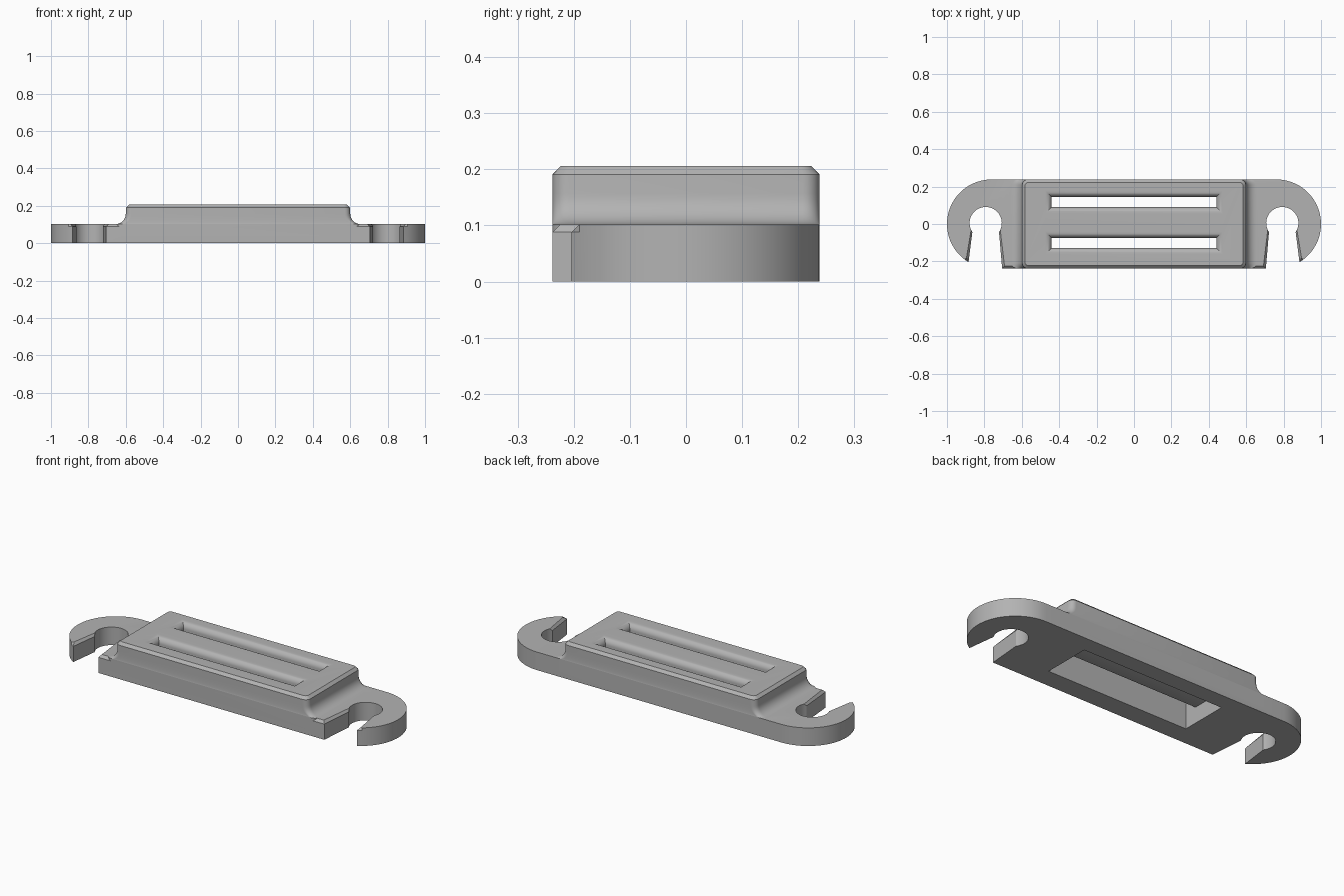
import bpy, bmesh
from math import sin, cos, pi, radians

cube = bpy.data.objects.get("Cube")
if cube:
    bpy.data.objects.remove(cube, do_unlink=True)

grey = bpy.data.materials.new("plain grey")
grey.use_nodes = True
colour = (0.45, 0.45, 0.45, 1)
grey.diffuse_color = colour
grey.node_tree.nodes["Principled BSDF"].inputs["Base Color"].default_value = colour

HALF_Y, PLATE_H, TOP = 0.238, 0.102, 0.206


def finish(name, bm):
    bmesh.ops.recalc_face_normals(bm, faces=bm.faces[:])
    mesh = bpy.data.meshes.new(name)
    bm.to_mesh(mesh)
    bm.free()
    mesh.materials.append(grey)
    obj = bpy.data.objects.new(name, mesh)
    bpy.context.collection.objects.link(obj)
    return obj


def loft(name, rings):
    """Skin a stack of equal-length rings and cap both ends."""
    bm = bmesh.new()
    loops = [[bm.verts.new(p) for p in ring] for ring in rings]
    n = len(loops[0])
    for a, b in zip(loops, loops[1:]):
        for i in range(n):
            j = (i + 1) % n
            bm.faces.new((a[i], a[j], b[j], b[i]))
    bm.faces.new(loops[0][::-1])
    bm.faces.new(loops[-1])
    return finish(name, bm)


def arc(cx, cy, r, start, end, steps):
    angles = [radians(start + (end - start) * i / steps) for i in range(steps + 1)]
    return [(cx + r * cos(a), cy + r * sin(a)) for a in angles]


def rounded_ring(hx, hy, r, z):
    ring = []
    for k, (sx, sy) in enumerate([(1, 1), (-1, 1), (-1, -1), (1, -1)]):
        ring += arc(sx * (hx - r), sy * (hy - r), r, 90 * k, 90 * k + 90, 6)
    return [(x, y, z) for x, y in ring]


def rect_ring(x, y0, y1, z):
    return [(-x, y0, z), (x, y0, z), (x, y1, z), (-x, y1, z)]


# Base plate with an open hook at each end
hole_x, hole_y, hole_r = 0.793, 0.005, 0.086
hole = arc(hole_x, hole_y, hole_r, 214, -34, 28)
half = [(0.705, -HALF_Y)] + hole + arc(0.762, 0, HALF_Y, -59, 90, 24)
outline = half + [(-x, y) for x, y in reversed(half)]
bm = bmesh.new()
lower = [bm.verts.new((x, y, 0)) for x, y in outline]
upper = [bm.verts.new((x, y, PLATE_H)) for x, y in outline]
bm.faces.new(lower[::-1])
bm.faces.new(upper)
for i in range(len(outline)):
    j = (i + 1) % len(outline)
    bm.faces.new((lower[i], lower[j], upper[j], upper[i]))


def on_hole(v):
    d = ((abs(v.co.x) - hole_x) ** 2 + (v.co.y - hole_y) ** 2) ** 0.5
    return abs(d - hole_r) < 0.001


# Chamfer the upper rim, leaving the round holes sharp
rim = [e for e in bm.edges if all(v.co.z > 0.05 for v in e.verts)
       and not all(on_hole(v) for v in e.verts)]
bmesh.ops.bevel(bm, geom=rim, offset=0.014, segments=1, affect='EDGES')
body = finish("buckle_body", bm)

# Raised centre block with concave feet and a chamfered top
foot = 0.055
rings = [rounded_ring(0.6 + foot, HALF_Y, 0.03, 0.03)]
for i in range(9):
    a = pi / 2 * i / 8
    rings.append(rounded_ring(0.6 + foot * (1 - sin(a)), HALF_Y, 0.03,
                              PLATE_H + foot * (1 - cos(a))))
rings.append(rounded_ring(0.598, HALF_Y, 0.03, TOP - 0.015))
rings.append(rounded_ring(0.583, HALF_Y - 0.015, 0.02, TOP))
block = loft("raised_block", rings)

# Pocket underneath
roof = 0.09
pocket = loft("pocket_cutter", [rect_ring(0.44, -0.128, 0.144, z) for z in (-0.1, roof)])


# Strap slots: flared at the top, rounded over the bar below
def slot(name, y0, y1, bar_side):
    r, steps, rings = 0.034, 8, []
    for i in range(steps + 1):
        f = r * (1 - sin(pi / 2 * i / steps))
        z = roof - 0.002 + r * (1 - cos(pi / 2 * i / steps))
        rings.append(rect_ring(0.44, y0 - f * (bar_side < 0), y1 + f * (bar_side > 0), z))
    for i in range(steps + 1):
        f = r * (1 - cos(pi / 2 * i / steps))
        z = TOP - r * (1 - sin(pi / 2 * i / steps))
        rings.append(rect_ring(0.44 + f, y0 - f, y1 + f, z))
    rings.append(rect_ring(0.44 + r, y0 - r, y1 + r, TOP + 0.05))
    return loft(name, rings)


rear_slot = slot("rear_slot_cutter", 0.09, 0.144, -1)
front_slot = slot("front_slot_cutter", -0.128, -0.075, 1)

# Join the block and cut the openings
bpy.context.view_layer.objects.active = body
for tool, op in [(block, 'UNION'), (pocket, 'DIFFERENCE'),
                 (rear_slot, 'DIFFERENCE'), (front_slot, 'DIFFERENCE')]:
    mod = body.modifiers.new(tool.name, 'BOOLEAN')
    mod.object, mod.operation, mod.solver = tool, op, 'EXACT'
    bpy.ops.object.modifier_apply(modifier=mod.name)
    bpy.data.objects.remove(tool, do_unlink=True)

bpy.ops.object.select_all(action='DESELECT')
body.select_set(True)
bpy.ops.object.shade_smooth_by_angle(angle=radians(30))
